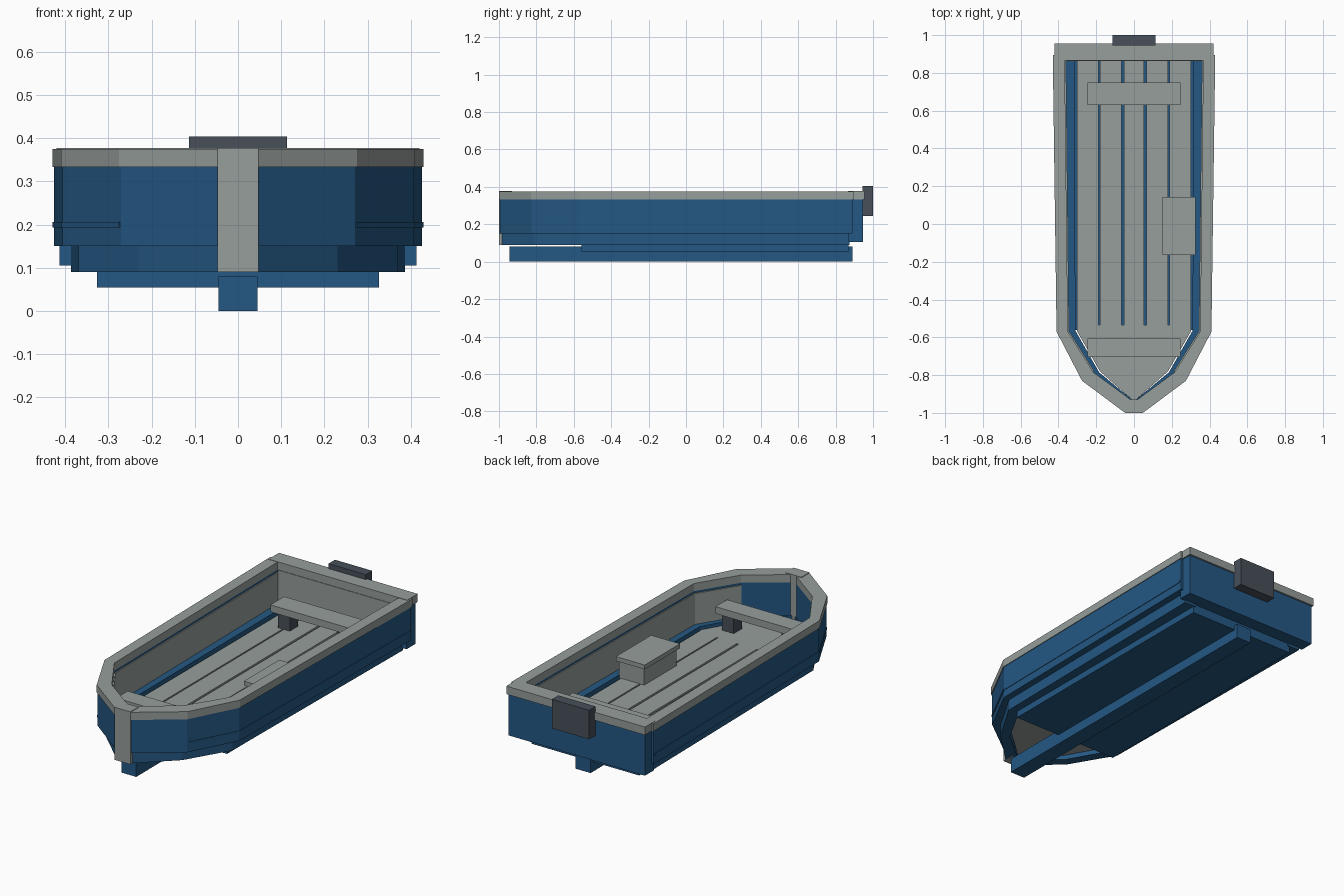
import bpy
import bmesh

cube = bpy.data.objects.get("Cube")
if cube:
    bpy.data.objects.remove(cube, do_unlink=True)


def material(name, rgb):
    mat = bpy.data.materials.new(name)
    mat.use_nodes = True
    colour = (*rgb, 1)
    mat.diffuse_color = colour
    mat.node_tree.nodes["Principled BSDF"].inputs["Base Color"].default_value = colour
    return mat


GREY = material("weathered_grey", (0.305, 0.342, 0.328))
BLUE = material("hull_blue", (0.018, 0.098, 0.23))
DARK = material("dark_slate", (0.065, 0.08, 0.102))


def finish(name, bm, mat):
    bmesh.ops.recalc_face_normals(bm, faces=bm.faces)
    mesh = bpy.data.meshes.new(name)
    bm.to_mesh(mesh)
    bm.free()
    mesh.materials.append(mat)
    obj = bpy.data.objects.new(name, mesh)
    bpy.context.collection.objects.link(obj)
    return obj


def prism(bm, outline, z0, z1):
    """Extrude a flat outline upwards into a closed solid."""
    face = bm.faces.new([bm.verts.new((x, y, z0)) for x, y in outline])
    top = bmesh.ops.extrude_face_region(bm, geom=[face])["geom"]
    verts = [v for v in top if isinstance(v, bmesh.types.BMVert)]
    bmesh.ops.translate(bm, verts=verts, vec=(0, 0, z1 - z0))


def box(name, mat, x, y, z):
    bm = bmesh.new()
    prism(bm, [(x[0], y[0]), (x[1], y[0]), (x[1], y[1]), (x[0], y[1])], *z)
    return finish(name, bm, mat)


def strake(name, mat, outer, inner, z):
    """Plank run following the hull plan on both sides."""
    bm = bmesh.new()
    for side in (1, -1):
        path = outer + inner[::-1]
        prism(bm, [(side * px, py) for px, py in path], *z)
    return finish(name, bm, mat)


# Hull sides, listed from stern to bow
strake("gunwale", GREY,
       [(0.43, 0.895), (0.41, -0.57), (0.275, -0.83), (0.047, -1.0)],
       [(0.367, 0.895), (0.35, -0.57), (0.215, -0.785), (0.004, -0.94)], (0.333, 0.375))
strake("upper_strake", BLUE,
       [(0.426, 0.89), (0.406, -0.57), (0.271, -0.827), (0.046, -0.997)],
       [(0.367, 0.89), (0.35, -0.57), (0.215, -0.785), (0.004, -0.94)], (0.15, 0.333))
strake("lower_strake", BLUE,
       [(0.387, 0.875), (0.369, -0.575), (0.23, -0.81), (0.046, -0.985)],
       [(0.315, 0.875), (0.31, -0.565), (0.185, -0.785), (0.004, -0.935)], (0.09, 0.152))
strake("rub_rail", BLUE,
       [(0.429, 0.88), (0.409, -0.57), (0.276, -0.825)],
       [(0.4, 0.88), (0.38, -0.57), (0.25, -0.81)], (0.193, 0.206))
strake("side_lining", GREY,
       [(0.372, 0.866), (0.355, -0.57), (0.22, -0.787)],
       [(0.36, 0.866), (0.344, -0.567), (0.21, -0.78)], (0.153, 0.322))

# Bow, stern and underside
box("stem_post", GREY, (-0.048, 0.048), (-1.0, -0.93), (0.09, 0.378))
box("transom", BLUE, (-0.413, 0.413), (0.868, 0.945), (0.105, 0.335))
box("transom_lining", GREY, (-0.36, 0.36), (0.862, 0.869), (0.15, 0.334))
box("transom_cap", GREY, (-0.42, 0.42), (0.865, 0.955), (0.333, 0.377))
box("motor_pad", DARK, (-0.113, 0.113), (0.944, 1.0), (0.245, 0.404))
box("bottom_plate", BLUE, (-0.326, 0.326), (-0.56, 0.87), (0.054, 0.112))
box("keel", BLUE, (-0.045, 0.045), (-0.945, 0.89), (0, 0.08))

# Floor boards with narrow gaps
edges = [(-0.302, -0.189), (-0.181, -0.066), (-0.054, 0.054), (0.066, 0.181), (0.189, 0.302)]
for i, span in enumerate(edges):
    box(f"floor_board_{i + 1}", GREY, span, (-0.535, 0.865), (0.11, 0.136))
bow = [(0.302, -0.535), (0.302, -0.567), (0.18, -0.78), (0.01, -0.93)]
bm = bmesh.new()
prism(bm, bow + [(-x, y) for x, y in bow[::-1]], 0.112, 0.136)
finish("bow_floor", bm, GREY)

# Benches on paired posts
for name, y0, y1 in (("rear", 0.63, 0.75), ("front", -0.705, -0.605)):
    box(name + "_bench", GREY, (-0.245, 0.245), (y0, y1), (0.225, 0.263))
    mid = (y0 + y1) / 2
    for side, x in (("left", 0.18), ("right", -0.18)):
        box(f"{name}_bench_post_{side}", DARK, (x - 0.035, x + 0.035),
            (mid - 0.035, mid + 0.035), (0.13, 0.226))

# Storage box beside the left wall
box("storage_box", GREY, (0.162, 0.315), (-0.15, 0.13), (0.13, 0.232))
box("storage_box_lid", GREY, (0.15, 0.325), (-0.163, 0.143), (0.23, 0.254))
